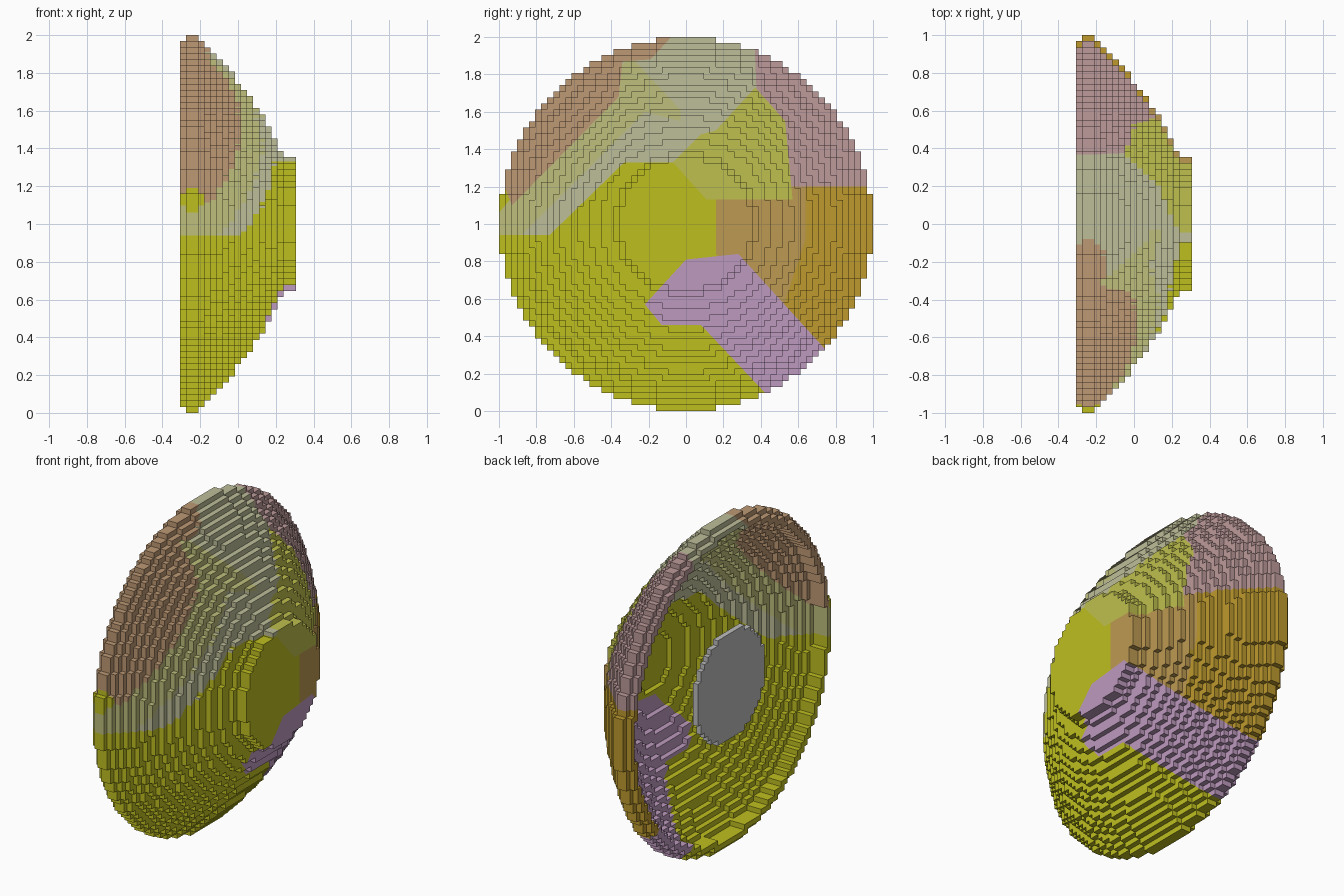
import bpy, bmesh
from mathutils import Vector

cube = bpy.data.objects.get("Cube")
if cube:
    bpy.data.objects.remove(cube, do_unlink=True)

N, LAYERS = 62, 19          # blocks across the dish and along its depth
H = 2.0 / N                 # block size
X0 = -LAYERS * H / 2


def linear(v):
    v /= 255
    return v / 12.92 if v <= 0.04045 else ((v + 0.055) / 1.055) ** 2.4


def material(name, *rgb):
    col = [linear(c) for c in rgb] + [1.0]
    m = bpy.data.materials.new(name)
    m.use_nodes = True
    m.diffuse_color = col
    m.node_tree.nodes["Principled BSDF"].inputs["Base Color"].default_value = col
    return m


# Material 0 is the ground colour of the dish, the others follow the patches
dish_colours = [
    material("yellow", 191, 191, 32),
    material("tan brown", 190, 153, 117),
    material("pale olive", 191, 191, 125),
    material("lime", 191, 191, 78),
    material("dusty pink", 190, 154, 154),
    material("grey green", 190, 190, 153),
    material("lilac", 190, 154, 190),
    material("tan", 190, 154, 82),
    material("gold", 190, 154, 45),
]
grey = material("grey", 190, 190, 190)

# Patch outlines (y, z); earlier patches lie over later ones
brown = [(-.06, 2.02), (-.19, 1.88), (-.34, 1.87), (-.36, 1.68), (-.93, 1.1), (-1.3, 2)]
olive = [(-1.1, .94), (-.88, .94), (-.22, 1.6), (-.03, 1.55), (-.03, 1.61), (-.3, 1.9)]
lime = [(-.07, 1.33), (.08, 1.48), (.16, 1.5), (.37, 1.73), (.53, 1.55), (.57, 1.13), (.11, 1.13)]
pink = [(.36, 2.1), (.4, 1.2), (1.1, 1.2), (1.1, 2.1)]
green = [(-.9, .94), (-.73, .94), (-.33, 1.33), (.4, 1.33), (.4, 2.1), (-.5, 2.1)]
lilac = [(.28, .84), (0, .81), (-.22, .57), (-.13, .46), (.08, .46), (.6, -.09), (.8, .27)]
tan = [(.16, 1.2), (.64, 1.2), (.64, .92), (.5, .5), (.16, .84)]
gold = [(.3, 1.2), (1.1, 1.2), (1, 0), (.5, .5)]
patches = [brown, olive, lime, pink, green, lilac, tan, gold]


def sides(poly):
    return zip(poly, poly[1:] + poly[:1])


def inside(y, z, poly):
    hit = False
    for (y1, z1), (y2, z2) in sides(poly):
        if (z1 > z) != (z2 > z) and y < y1 + (z - z1) * (y2 - y1) / (z2 - z1):
            hit = not hit
    return hit


def ring(i, inner, outer):
    """Blocks of one layer between two squared radii."""
    mid = (N - 1) / 2
    return {(i, j, k) for j in range(N) for k in range(N)
            if inner <= (j - mid) ** 2 + (k - mid) ** 2 <= outer}


def block_mesh(cells):
    """Outer skin of a set of blocks."""
    bm, verts = bmesh.new(), {}

    def vert(p):
        if p not in verts:
            verts[p] = bm.verts.new((X0 + p[0] * H, p[1] * H - 1, p[2] * H))
        return verts[p]

    for c in cells:
        for axis in range(3):
            for side in (0, 1):
                n = list(c)
                n[axis] += 2 * side - 1
                if tuple(n) in cells:
                    continue
                quad = []
                for a, b in ((0, 0), (1, 0), (1, 1), (0, 1)):
                    p = list(c)
                    p[axis] += side
                    p[(axis + 1) % 3] += a
                    p[(axis + 2) % 3] += b
                    quad.append(vert(tuple(p)))
                bm.faces.new(quad if side else quad[::-1])
    return bm


def cut_along(bm, a, b):
    """Split the faces near the line a-b, seen along x."""
    lo = [min(a[n], b[n]) - H for n in (0, 1)]
    hi = [max(a[n], b[n]) + H for n in (0, 1)]
    geom = set()
    for f in bm.faces:
        c = f.calc_center_median()
        if lo[0] < c.y < hi[0] and lo[1] < c.z < hi[1]:
            geom.update([f], f.edges, f.verts)
    if geom:
        normal = Vector((0, b[1] - a[1], a[0] - b[0])).normalized()
        bmesh.ops.bisect_plane(bm, geom=list(geom), dist=1e-5,
                               plane_co=(0, a[0], a[1]), plane_no=normal)


def finish(name, bm, mats):
    me = bpy.data.meshes.new(name)
    bm.to_mesh(me)
    bm.free()
    for m in mats:
        me.materials.append(m)
    bpy.context.collection.objects.link(bpy.data.objects.new(name, me))


# Dish: parabolic shell with a narrowed lip and a flat cap
cells = set()
for i in range(LAYERS):
    outer = min(1072 - 58 * i, 956)
    if i == 0:
        outer = 896
    elif i >= LAYERS - 2:
        outer = 121
    cells |= ring(i, min(1072 - 58 * (i + 2), 830), outer)
dish = block_mesh(cells)

# Colour patches: cut their outlines into the skin, then paint by position
for poly in patches:
    for a, b in sides(poly):
        cut_along(dish, a, b)
for f in dish.faces:
    c = f.calc_center_median()
    f.material_index = next((n for n, p in enumerate(patches, 1) if inside(c.y, c.z, p)), 0)
finish("dish", dish, dish_colours)

# Grey plate floating in the mouth of the dish
finish("centre_plate", block_mesh(ring(0, 0, 106)), [grey])
